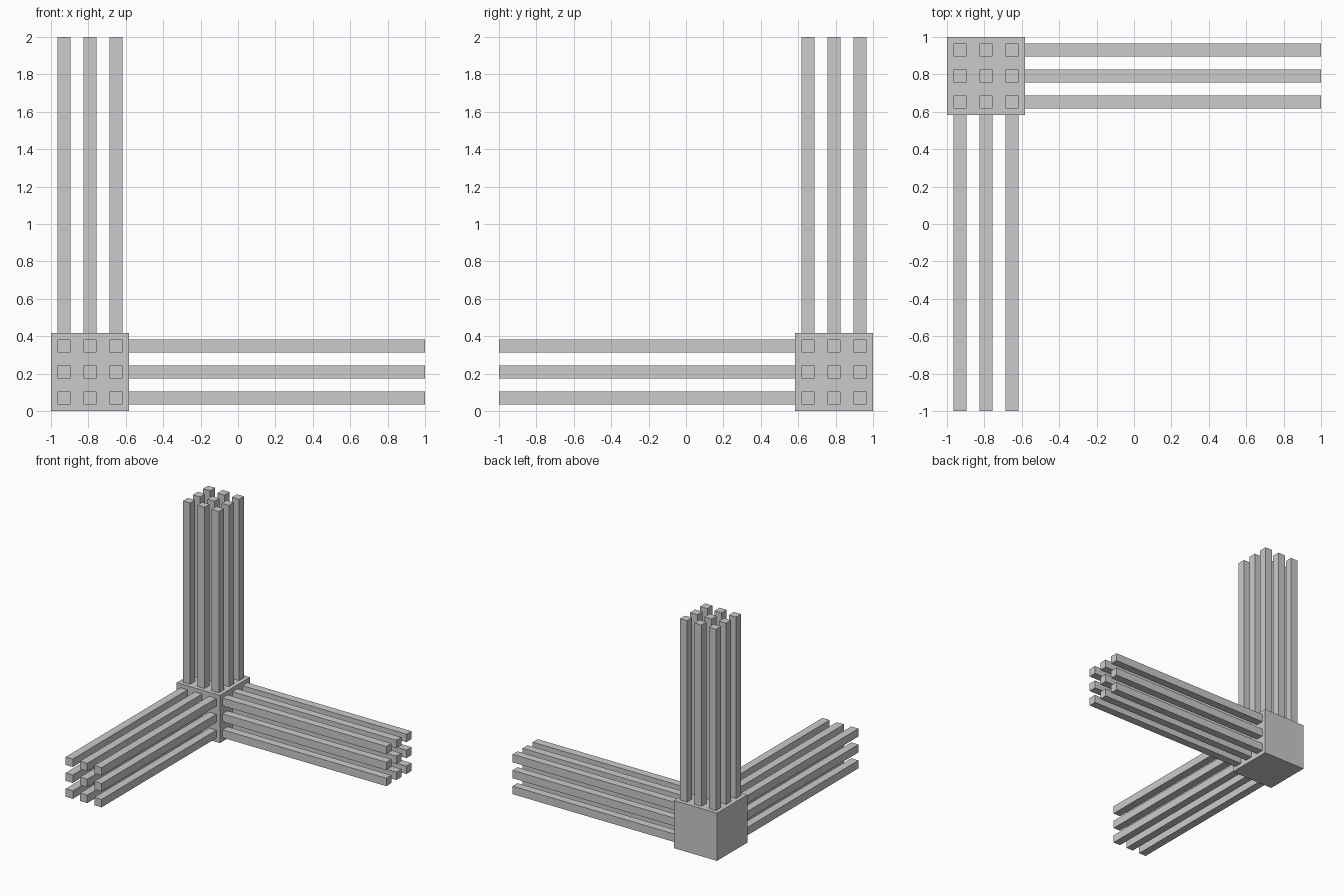
import bpy
from mathutils import Vector

if "Cube" in bpy.data.objects:
    bpy.data.objects.remove(bpy.data.objects["Cube"])

SIZE = 0.417            # corner block edge
PITCH = SIZE / 3        # rod spacing
ROD = PITCH / 2         # rod thickness
CORNER = Vector((-1, 1, 0))
DIRS = Vector((1, -1, 1))   # directions leading away from the corner


def box(name, lo, hi):
    """Box given by two opposite corners, measured away from the outer corner."""
    centre = [CORNER[i] + DIRS[i] * (lo[i] + hi[i]) / 2 for i in range(3)]
    bpy.ops.mesh.primitive_cube_add(size=1, location=centre)
    ob = bpy.context.object
    ob.name = name
    ob.scale = [hi[i] - lo[i] for i in range(3)]
    bpy.ops.object.transform_apply(location=False, rotation=False, scale=True)


# Corner block
box("corner_block", (0, 0, 0), (SIZE, SIZE, SIZE))

# Three bundles of 3 x 3 square rods, one along each axis
for axis, label in enumerate(("side_rod", "front_rod", "upright_rod")):
    u, v = [a for a in range(3) if a != axis]
    for i in range(3):
        for j in range(3):
            lo, hi = [0, 0, 0], [0, 0, 0]
            lo[axis], hi[axis] = SIZE, 2
            for a, n in ((u, i), (v, j)):
                mid = PITCH * (n + 0.5)
                lo[a], hi[a] = mid - ROD / 2, mid + ROD / 2
            box(f"{label}_{i + 1}_{j + 1}", lo, hi)
